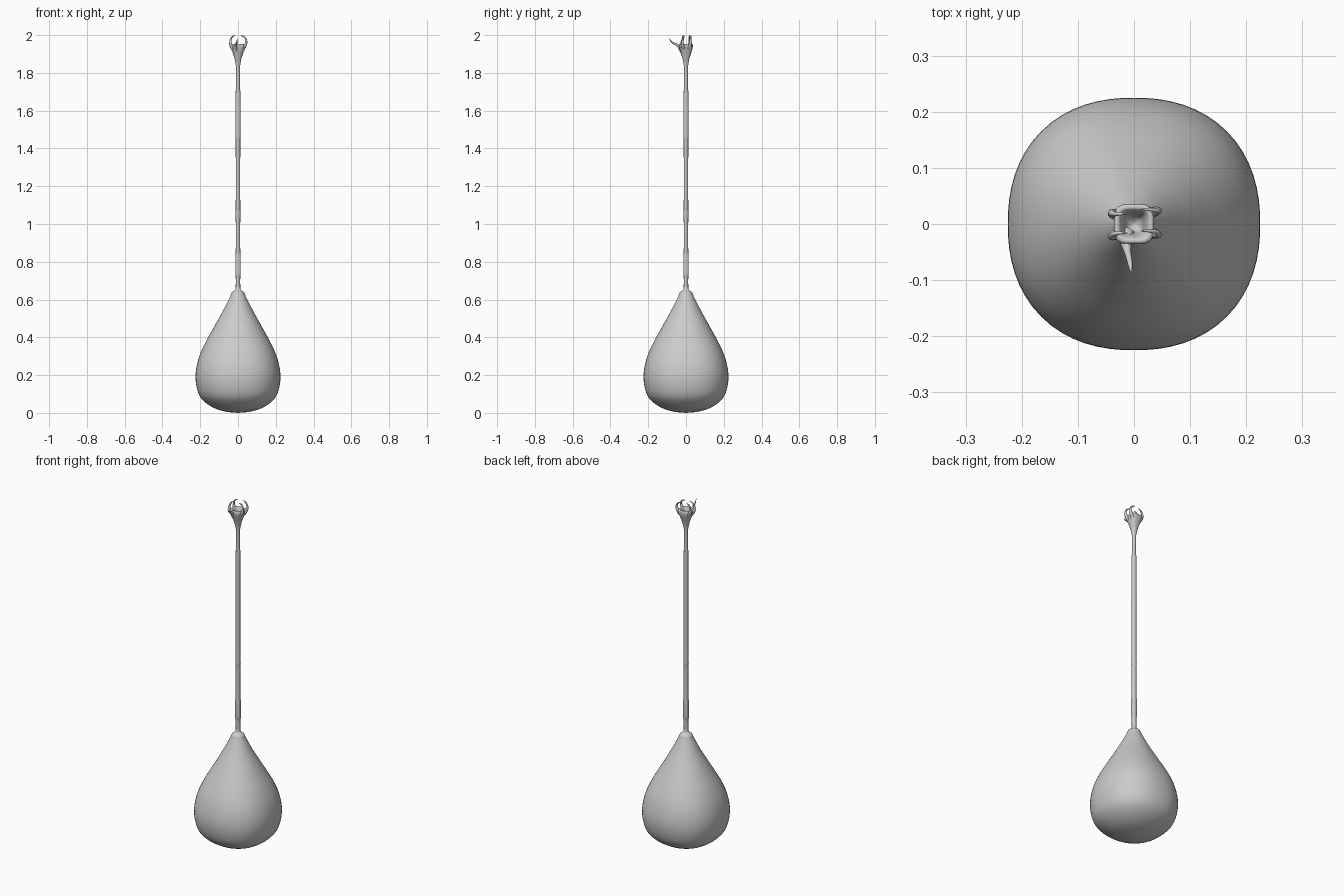
import bpy, bmesh, math
from mathutils import Vector

if "Cube" in bpy.data.objects:
    bpy.data.objects.remove(bpy.data.objects["Cube"])

grey = bpy.data.materials.new("plain grey")
grey.diffuse_color = (0.6, 0.6, 0.6, 1)
grey.use_nodes = True
grey.node_tree.nodes["Principled BSDF"].inputs["Base Color"].default_value = grey.diffuse_color


def finish(name, bm):
    bmesh.ops.recalc_face_normals(bm, faces=bm.faces)
    me = bpy.data.meshes.new(name)
    bm.to_mesh(me)
    bm.free()
    me.materials.append(grey)
    ob = bpy.data.objects.new(name, me)
    bpy.context.collection.objects.link(ob)
    bpy.ops.object.select_all(action='DESELECT')
    ob.select_set(True)
    bpy.context.view_layer.objects.active = ob
    bpy.ops.object.shade_smooth_by_angle(angle=math.radians(50))
    return ob


def smooth(points, steps):
    """Catmull-Rom interpolation through tuples of any length."""
    p = [points[0]] + list(points) + [points[-1]]
    out = []
    for i in range(1, len(p) - 2):
        for s in range(steps):
            t = s / steps
            out.append(tuple(
                0.5 * (2 * b + (c - a) * t + (2 * a - 5 * b + 4 * c - d) * t * t
                       + (3 * b - a - 3 * c + d) * t ** 3)
                for a, b, c, d in zip(p[i - 1], p[i], p[i + 1], p[i + 2])))
    return out + [tuple(points[-1])]


def skin(name, rings, cap=True):
    """Join rings of points into one closed surface."""
    bm = bmesh.new()
    loops = [[bm.verts.new(v) for v in r] for r in rings]
    n = len(loops[0])
    for a, b in zip(loops, loops[1:]):
        for i in range(n):
            bm.faces.new((a[i], a[(i + 1) % n], b[(i + 1) % n], b[i]))
    if cap:
        bm.faces.new(loops[0])
        bm.faces.new(loops[-1])
    return finish(name, bm)


def rounded_square(r, z, power, sides):
    """Superellipse ring: power 2 is a circle, higher is squarer."""
    pts = []
    for i in range(sides):
        a = 2 * math.pi * i / sides
        c, s = math.cos(a), math.sin(a)
        k = r / (abs(c) ** power + abs(s) ** power) ** (1 / power)
        pts.append((k * c, k * s, z))
    return pts


def lathe(name, profile, sides, steps):
    return skin(name, [rounded_square(max(r, 0.0005), z, p, sides)
                       for r, z, p in smooth(profile, steps)])


# Pear-shaped pouch: radius, height, squareness
lathe("pouch", [(0.001, 0.0, 2), (0.06, 0.006, 2), (0.12, 0.023, 2.1),
                (0.175, 0.057, 2.2), (0.21, 0.105, 2.25), (0.225, 0.19, 2.25),
                (0.211, 0.28, 2.25), (0.179, 0.36, 2.2), (0.13, 0.45, 2.1),
                (0.08, 0.54, 2), (0.042, 0.615, 2), (0.034, 0.635, 2),
                (0.024, 0.645, 2), (0.014, 0.655, 2), (0.011, 0.68, 2)], 64, 4)

# Thin shaft with a few squarer stretches
lathe("shaft", [(0.012, 0.66, 2), (0.012, 0.72, 2.4), (0.014, 0.74, 4),
                (0.014, 0.83, 4), (0.012, 0.85, 2.4), (0.012, 1.03, 2.2),
                (0.014, 1.05, 2.4), (0.012, 1.07, 2.2), (0.012, 1.44, 2.4),
                (0.0125, 1.48, 3), (0.0125, 1.69, 3), (0.010, 1.72, 2.2),
                (0.010, 1.84, 2.2)], 24, 3)

# Flared hollow cup
lathe("claw_cup", [(0.010, 1.82, 2.2), (0.013, 1.85, 2.3), (0.021, 1.885, 2.5),
                   (0.032, 1.92, 3), (0.036, 1.94, 3.5), (0.034, 1.952, 4),
                   (0.026, 1.952, 4), (0.019, 1.935, 4), (0.013, 1.91, 3),
                   (0.001, 1.90, 2)], 32, 3)


def claw(name, points):
    """Tapered curved claw from (x, y, z, radius) points."""
    path = smooth(points, 6)
    rings = []
    for i, (x, y, z, r) in enumerate(path):
        a = Vector(path[max(i - 1, 0)][:3])
        b = Vector(path[min(i + 1, len(path) - 1)][:3])
        d = (b - a).normalized()
        u = d.cross(Vector((0.3, 0.9, 0.1))).normalized()
        v = d.cross(u)
        r = max(r, 0.0006)
        rings.append([Vector((x, y, z)) + r * (math.cos(t) * u + math.sin(t) * v)
                      for t in (k * math.pi / 5 for k in range(10))])
    skin(name, rings)


# Four fingers curling inward over the cup: side, depth at root, tip y, reach
for name, side, y, tip_y, reach in (
        ("back_right_claw", 1, 0.022, 0.026, 0.047),
        ("front_right_claw", 1, -0.017, -0.012, 0.047),
        ("back_left_claw", -1, 0.018, 0.018, 0.043),
        ("front_left_claw", -1, -0.020, -0.016, 0.043)):
    claw(name, [(side * 0.024, y * 0.8, 1.925, 0.011),
                (side * 0.037, y, 1.945, 0.009),
                (side * reach * 0.93, y * 1.1, 1.964, 0.006),
                (side * reach * 0.85, (y + tip_y) / 2, 1.982, 0.0045),
                (side * 0.026, tip_y, 1.994, 0.003),
                (side * 0.012, tip_y, 1.997, 0.0006)])

# Outward-pointing thumb at the front
claw("thumb_claw", [(-0.013, -0.018, 1.915, 0.014), (-0.014, -0.032, 1.935, 0.011),
                    (-0.012, -0.047, 1.948, 0.007), (-0.008, -0.065, 1.957, 0.005),
                    (-0.006, -0.079, 1.967, 0.003), (-0.004, -0.089, 1.982, 0.0006)])
